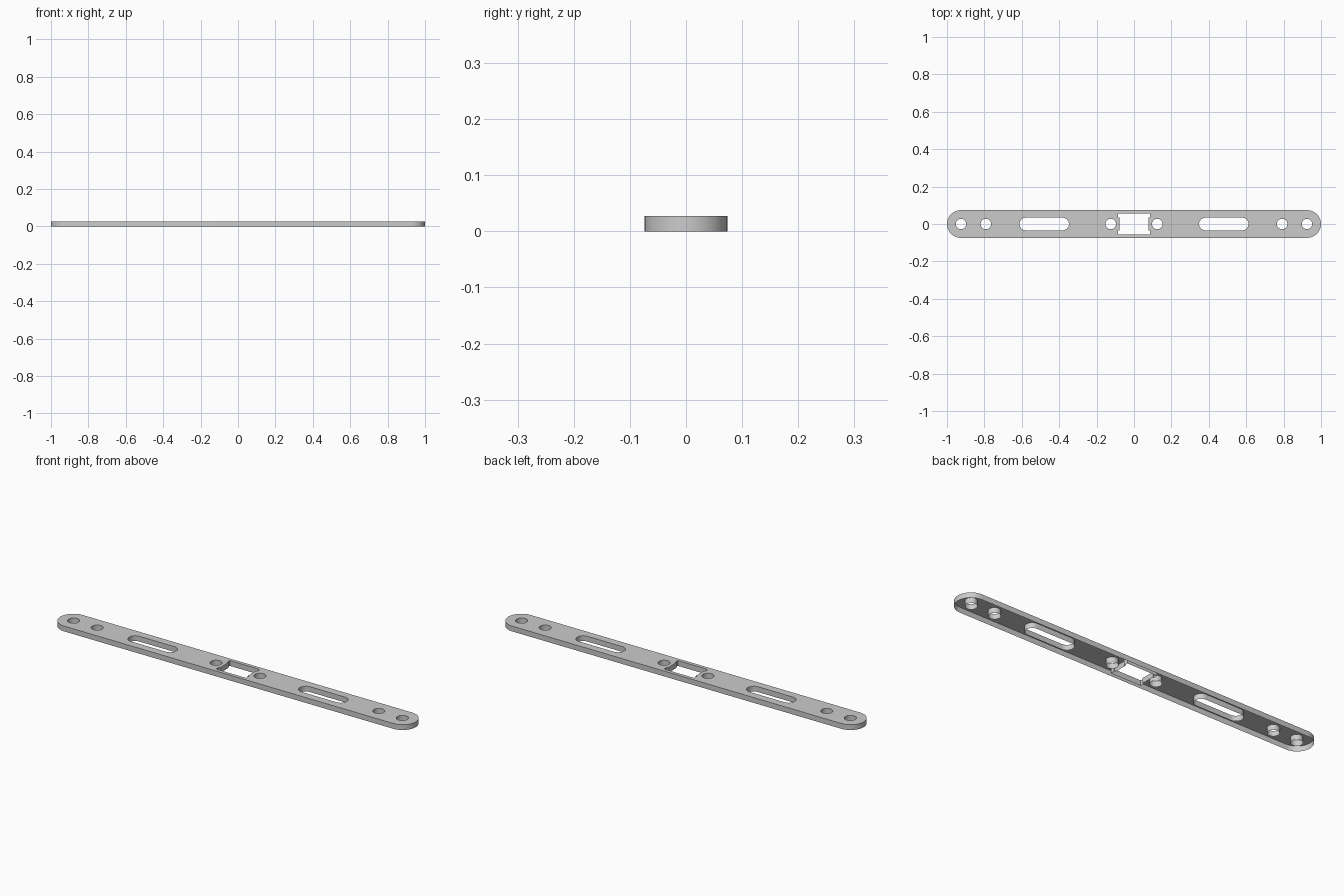
import bpy
import bmesh
from math import pi, sin, cos, radians

if "Cube" in bpy.data.objects:
    bpy.data.objects.remove(bpy.data.objects["Cube"], do_unlink=True)

HEIGHT = 0.027


def capsule(cx, half_length, radius, steps=20):
    """Outline with round ends; a zero straight length gives a circle."""
    half = max(half_length - radius, 0)
    points = []
    for side, start in ((1, -pi / 2), (-1, pi / 2)):
        for i in range(steps + 1):
            if half == 0 and i == steps:
                continue
            a = start + pi * i / steps
            points.append((cx + side * half + radius * cos(a), radius * sin(a)))
    return points


def window(wide, narrow, depth, tab):
    """Rectangular opening with a shallow tab on each short side."""
    right = [(wide, -depth), (wide, -tab), (narrow, -tab),
             (narrow, tab), (wide, tab), (wide, depth)]
    return right + [(-x, -y) for x, y in right]


# Outer edge, central window, screw holes and slots
outlines = [capsule(0, 1.0, 0.074), window(0.085, 0.078, 0.056, 0.034)]
for side in (-1, 1):
    outlines.append(capsule(side * 0.48, 0.132, 0.034))
    for x in (0.124, 0.792, 0.925):
        outlines.append(capsule(side * x, 0.028, 0.028))

# Top sheet with openings
bm = bmesh.new()
edges = []
for outline in outlines:
    verts = [bm.verts.new((x, y, HEIGHT)) for x, y in outline]
    edges += [bm.edges.new((v, verts[(i + 1) % len(verts)])) for i, v in enumerate(verts)]
bmesh.ops.triangle_fill(bm, use_beauty=True, edges=edges, normal=(0, 0, 1))
top_face = bm.faces[:][0]

# Thin skirts hang from every edge; the underside stays open
rim = [e for e in bm.edges if e.is_boundary]
skirt = bmesh.ops.extrude_edge_only(bm, edges=rim)["geom"]
for v in skirt:
    if isinstance(v, bmesh.types.BMVert):
        v.co.z = 0
bmesh.ops.recalc_face_normals(bm, faces=bm.faces[:])
if top_face.normal.z < 0:
    bmesh.ops.reverse_faces(bm, faces=bm.faces[:])

mesh = bpy.data.meshes.new("mounting_strip")
bm.to_mesh(mesh)
bm.free()
strip = bpy.data.objects.new("mounting_strip", mesh)
bpy.context.collection.objects.link(strip)

# Grey finish
grey = bpy.data.materials.new("plain grey")
grey.use_nodes = True
color = (0.6, 0.6, 0.6, 1)
grey.diffuse_color = color
grey.node_tree.nodes["Principled BSDF"].inputs["Base Color"].default_value = color
mesh.materials.append(grey)

bpy.ops.object.select_all(action="DESELECT")
strip.select_set(True)
bpy.context.view_layer.objects.active = strip
bpy.ops.object.shade_smooth_by_angle(angle=radians(30))
